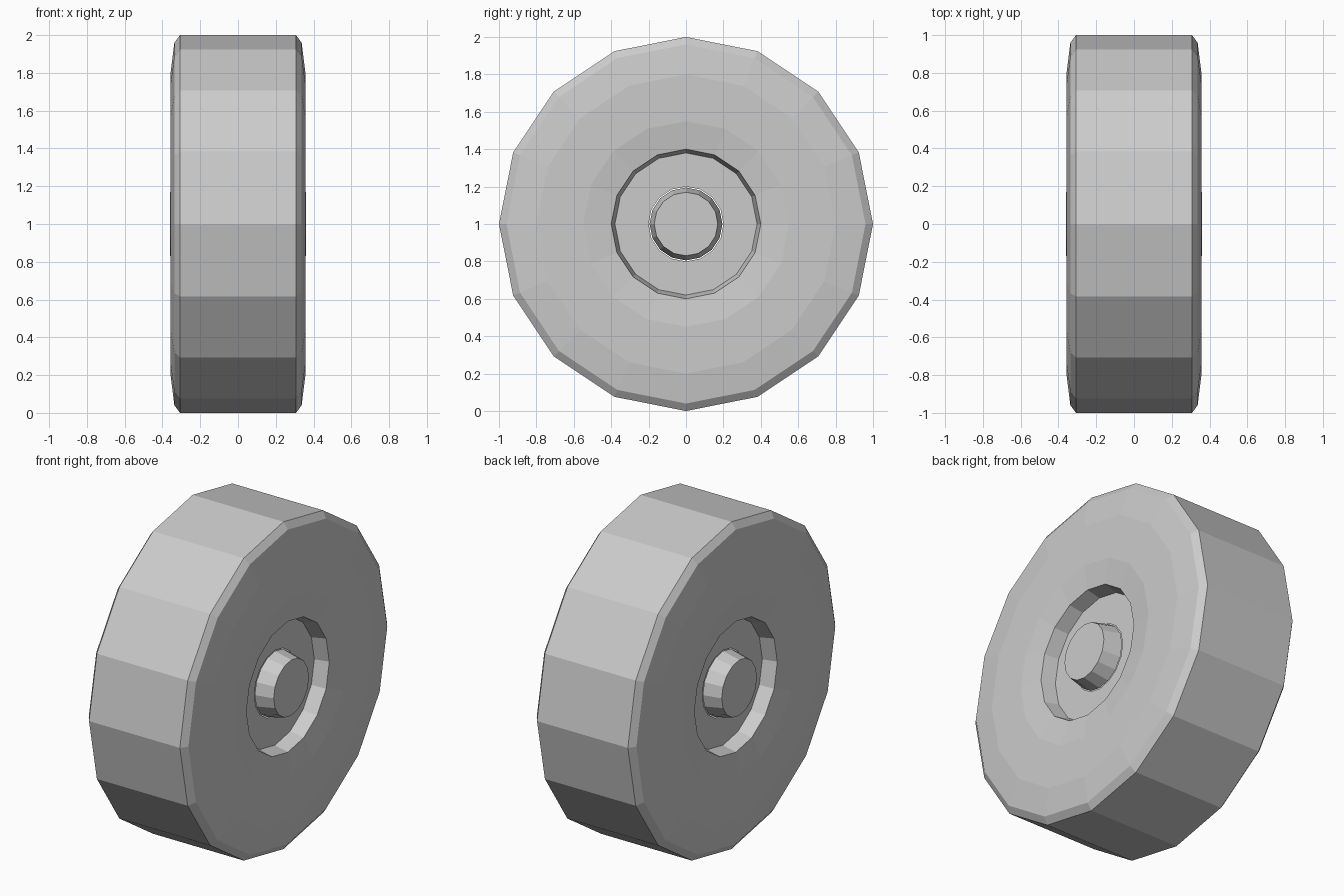
import bpy, bmesh, math

if "Cube" in bpy.data.objects:
    bpy.data.objects.remove(bpy.data.objects["Cube"])

SIDES = 16
AXLE_Z = 1.0


def lathe(name, profile, cap_end=False, bridge_centre=False):
    """Spin (x, radius) points about the x axle and mirror the result to -x."""
    bm = bmesh.new()
    for s in (1, -1):
        rings = []
        for x, r in profile:
            rings.append([bm.verts.new((s * x,
                                        r * math.sin(2 * math.pi * i / SIDES),
                                        AXLE_Z + r * math.cos(2 * math.pi * i / SIDES)))
                          for i in range(SIDES)])
        for a, b in zip(rings, rings[1:]):
            for i in range(SIDES):
                j = (i + 1) % SIDES
                bm.faces.new((a[i], a[j], b[j], b[i]))
        if cap_end:
            bm.faces.new(rings[-1])
        if s == 1:
            first = rings[0]
        elif bridge_centre:
            # tread band joining the two sides
            for i in range(SIDES):
                j = (i + 1) % SIDES
                bm.faces.new((first[i], first[j], rings[0][j], rings[0][i]))
    bmesh.ops.recalc_face_normals(bm, faces=bm.faces)
    if not bridge_centre:
        # separate caps: make sure each faces away from the axle
        for f in bm.faces:
            c = f.calc_center_median()
            if f.normal.x * c.x < 0:
                f.normal_flip()
    mesh = bpy.data.meshes.new(name)
    bm.to_mesh(mesh)
    bm.free()
    obj = bpy.data.objects.new(name, mesh)
    bpy.context.collection.objects.link(obj)
    return obj


# Tyre: tread, bevelled shoulder, bulged sidewall, recessed rim and its floor
lathe("tyre", [(0.307, 1.0), (0.337, 0.96), (0.357, 0.80), (0.357, 0.55),
               (0.337, 0.40), (0.25, 0.38), (0.25, 0.20)], bridge_centre=True)

# Hub caps: tapered studs standing in the recess on both sides
lathe("hub_caps", [(0.25, 0.195), (0.36, 0.17)], cap_end=True)
